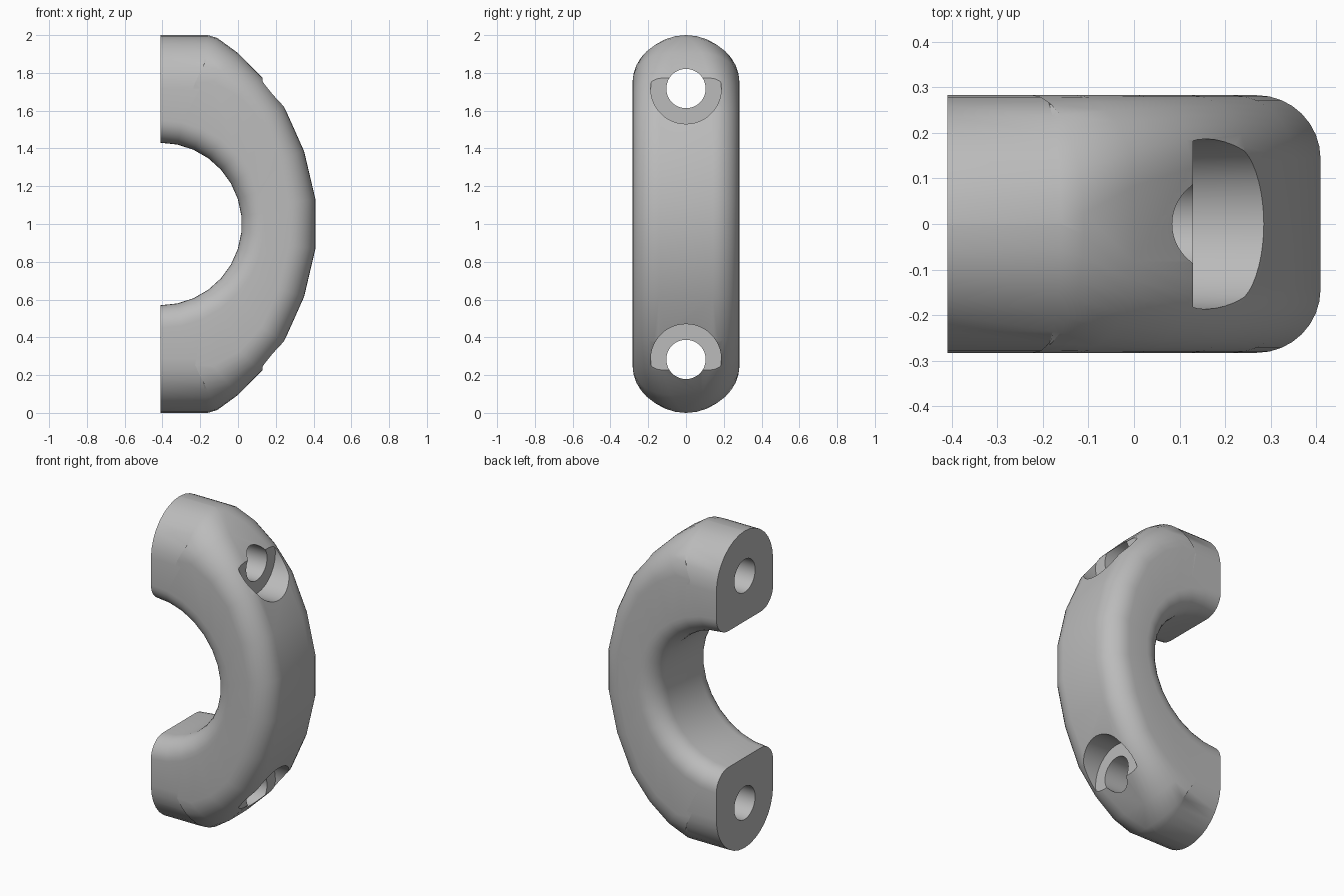
import bpy, bmesh, math
from mathutils import Vector

cube = bpy.data.objects.get("Cube")
if cube:
    bpy.data.objects.remove(cube, do_unlink=True)

HALF = 0.283                  # half thickness in y
END_X = -0.41                 # flat mating face
BORE_R, BOLT_Z = 0.43, 1.717
INNER_FILLET = 0.12
STEPS = 8

grey = bpy.data.materials.new("satin_grey")
grey.use_nodes = True
colour = (0.5, 0.5, 0.5, 1)
grey.diffuse_color = colour
grey.node_tree.nodes["Principled BSDF"].inputs["Base Color"].default_value = colour

# Outer outline of the upper half: x, z, edge rounding; mirrored to the lower half
upper = [(END_X, 2, HALF), (-0.16, 2, HALF), (-0.11, 1.985, 0.26), (0, 1.905, 0.2),
         (0.125, 1.78, 0.16), (0.245, 1.62, 0.14), (0.35, 1.385, 0.14), (0.41, 1.13, 0.14)]
outline = upper + [(x, 2 - z, r) for x, z, r in reversed(upper)]
points = [Vector((x, z)) for x, z, r in outline]


def edge_normal(a, b):
    d = (b - a).normalized()
    return Vector((-d.y, d.x))


def miter(i):
    n1 = edge_normal(points[max(i - 1, 0)], points[max(i, 1)])
    n2 = edge_normal(points[min(i, len(points) - 2)], points[min(i + 1, len(points) - 1)])
    return (n1 + n2) / (1 + n1.dot(n2))


def corner(radius):
    """Pairs of (y, depth) around a rounded edge, from the side to the middle."""
    for k in range(STEPS + 1):
        a = math.pi / 2 * k / STEPS
        yield HALF - radius + radius * math.cos(a), radius * (1 - math.sin(a))


def section(i):
    normal, radius = miter(i), outline[i][2]
    angle = math.pi / 2 - math.pi * i / (len(outline) - 1)
    radial = Vector((math.cos(angle), math.sin(angle)))
    bore = Vector((END_X, 1)) + radial * BORE_R
    outer = [(y, points[i] - normal * d) for y, d in corner(radius)]
    inner = [(y, bore + radial * d) for y, d in corner(INNER_FILLET)]
    # Small centre gap keeps the full round end free of doubled points
    outer = [(max(y, 0.002), p) for y, p in outer]
    ring = outer + [(-y, p) for y, p in reversed(outer)]
    ring += [(-y, p) for y, p in inner] + list(reversed(inner))
    return [(p.x, y, p.y) for y, p in ring]


# Clamp body: rounded section swept around the bore
bm = bmesh.new()
rings = [[bm.verts.new(co) for co in section(i)] for i in range(len(outline))]
for a, b in zip(rings, rings[1:]):
    for k in range(len(a)):
        j = (k + 1) % len(a)
        bm.faces.new((a[k], a[j], b[j], b[k]))
bm.faces.new(rings[0])
bm.faces.new(rings[-1])
bmesh.ops.recalc_face_normals(bm, faces=bm.faces)
mesh = bpy.data.meshes.new("clamp_body")
bm.to_mesh(mesh)
bm.free()
mesh.materials.append(grey)
body = bpy.data.objects.new("clamp_body", mesh)
bpy.context.collection.objects.link(body)


def drill(radius, start, z):
    """Cut a round hole along x from start out past the outer face."""
    end = 0.6
    bpy.ops.mesh.primitive_cylinder_add(vertices=48, radius=radius, depth=end - start,
                                        location=((start + end) / 2, 0, z),
                                        rotation=(0, math.pi / 2, 0))
    cutter = bpy.context.object
    cutter.name = "drill_cutter"
    cutter.hide_render = True
    cutter.data.materials.append(grey)
    bpy.context.view_layer.objects.active = body
    mod = body.modifiers.new("drill", "BOOLEAN")
    mod.operation = "DIFFERENCE"
    mod.solver = "EXACT"
    mod.object = cutter
    bpy.ops.object.modifier_apply(modifier=mod.name)
    bpy.data.objects.remove(cutter, do_unlink=True)


# Bolt holes and counterbores in both arms
for z in (BOLT_Z, 2 - BOLT_Z):
    drill(0.104, -0.6, z)
    drill(0.187, 0.13, z)

bpy.ops.object.select_all(action="DESELECT")
body.select_set(True)
bpy.context.view_layer.objects.active = body
bpy.ops.object.shade_smooth_by_angle(angle=math.radians(32))
